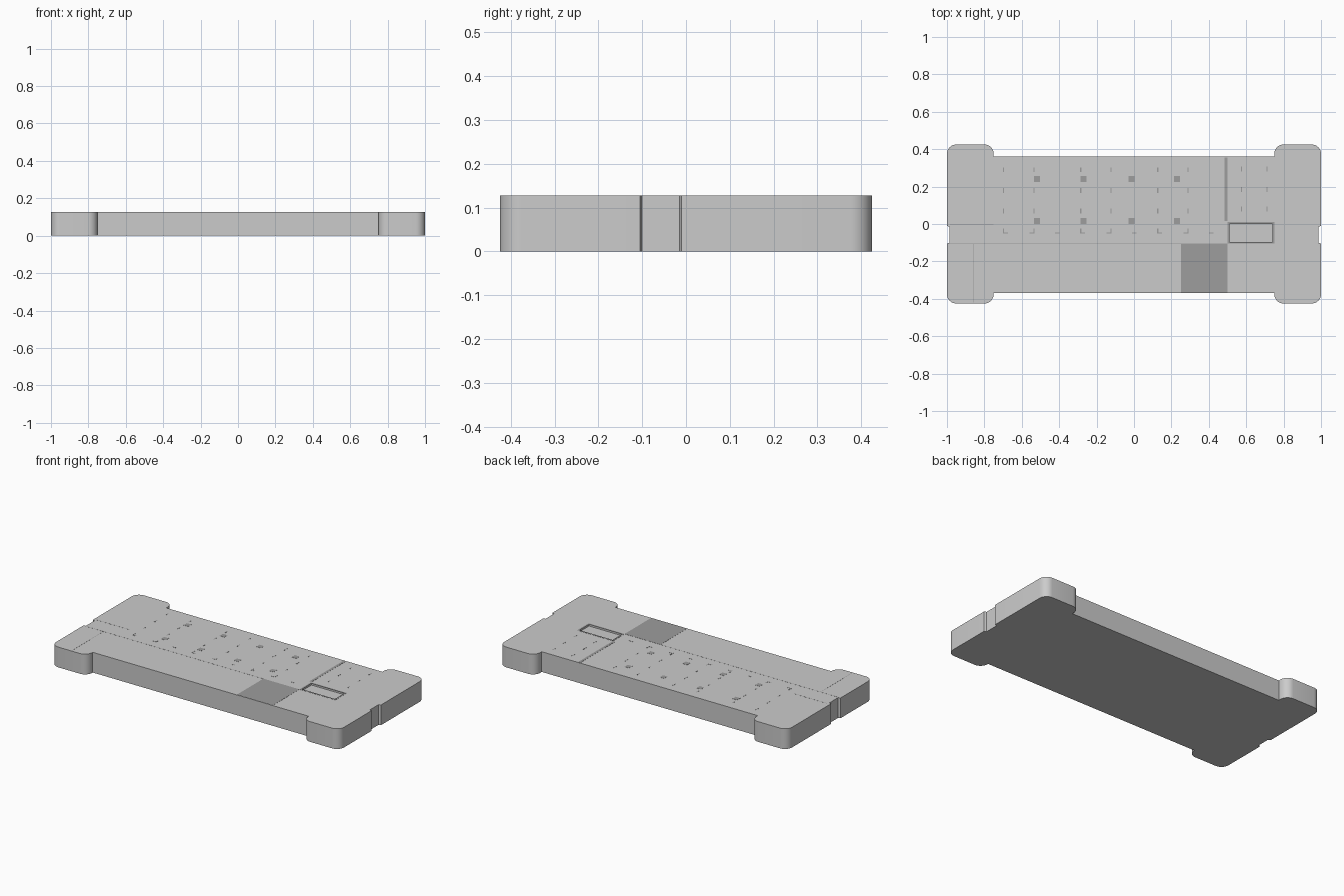
import bpy, bmesh, math

if "Cube" in bpy.data.objects:
    bpy.data.objects.remove(bpy.data.objects["Cube"])

H = 0.127          # slab height


def material(name, v):
    m = bpy.data.materials.new(name)
    m.diffuse_color = (v, v, v, 1)
    m.use_nodes = True
    m.node_tree.nodes["Principled BSDF"].inputs["Base Color"].default_value = m.diffuse_color
    return m


LIGHT = material("light grey", 0.6)
DARK = material("mid grey", 0.34)


def add_mesh(name, bm, mat):
    bmesh.ops.recalc_face_normals(bm, faces=bm.faces)
    me = bpy.data.meshes.new(name)
    bm.to_mesh(me)
    bm.free()
    me.materials.append(mat)
    ob = bpy.data.objects.new(name, me)
    bpy.context.collection.objects.link(ob)
    return ob


def prism(name, pts, z0, z1, mat):
    bm = bmesh.new()
    f = bm.faces.new([bm.verts.new((x, y, z0)) for x, y in pts])
    g = bmesh.ops.extrude_face_region(bm, geom=[f])
    top = [v for v in g["geom"] if isinstance(v, bmesh.types.BMVert)]
    bmesh.ops.translate(bm, verts=top, vec=(0, 0, z1 - z0))
    return add_mesh(name, bm, mat)


def plates(name, rects, mat, z0=H - 0.002, z1=H + 0.0008):
    """Thin rectangles (x0, x1, y0, y1) joined in one object."""
    bm = bmesh.new()
    for x0, x1, y0, y1 in rects:
        r = bmesh.ops.create_cube(bm, size=1)
        for v in r["verts"]:
            v.co = (x0 if v.co.x < 0 else x1,
                    y0 if v.co.y < 0 else y1,
                    z0 if v.co.z < 0 else z1)
    return add_mesh(name, bm, mat)


def arc(cx, cy, r, a0, a1, n=8):
    return [(cx + r * math.cos(math.radians(a0 + (a1 - a0) * i / n)),
             cy + r * math.sin(math.radians(a0 + (a1 - a0) * i / n)))
            for i in range(n + 1)]


# Slab outline: right half from front to back, then mirrored
R, Y = 0.05, 0.425
half = [(0.75, -0.37)]
half += arc(0.75 + R, -Y + R, R, 180, 270)
half += arc(1 - R, -Y + R, R, 270, 360)
half += [(1, -0.105), (0.986, -0.1), (0.986, -0.015), (1, -0.01)]
half += arc(1 - R, Y - R, R, 0, 90)
half += arc(0.75 + R, Y - R, R, 90, 180)
half += [(0.75, 0.36)]
outline = half + [(-x, y) for x, y in reversed(half)]
base = prism("base_slab", outline, 0, H, LIGHT)

# Shallow pocket cut in the top
cutter = plates("pocket_cutter", [(0.51, 0.74, -0.095, 0.0)], LIGHT, H - 0.01, H + 0.05)
cutter.hide_render = True
cutter.hide_viewport = True
cutter.display_type = 'WIRE'
mod = base.modifiers.new("pocket", 'BOOLEAN')
mod.operation = 'DIFFERENCE'
mod.solver = 'EXACT'
mod.object = cutter

bpy.context.view_layer.objects.active = base
base.select_set(True)
bpy.ops.object.shade_smooth_by_angle(angle=math.radians(35))

# Dark frame around the pocket
plates("pocket_frame", [(0.5, 0.75, -0.105, -0.095), (0.5, 0.75, 0.0, 0.01),
                        (0.5, 0.51, -0.095, 0.0), (0.74, 0.75, -0.095, 0.0)], DARK)

# Dark square panel and narrow divider strip
plates("dark_panel", [(0.25, 0.5, -0.369, -0.105)], DARK)
plates("divider_strip", [(0.484, 0.5, 0.015, 0.355)], DARK)

# Small square markers in a regular grid
plates("square_markers", [(x, x + 0.032, y, y + 0.032)
                          for x in (-0.535, -0.285, -0.03, 0.215)
                          for y in (0.0, 0.225)], DARK)

# Rows of short slots
slots = [(x - 0.003, x + 0.003, y - 0.013, y + 0.013)
         for x in (-0.697, -0.535, -0.285, -0.123, 0.127, 0.289)
         for y in (0.29, 0.18, 0.07, -0.038)]
slots += [(x - 0.003, x + 0.003, y - 0.013, y + 0.013)
          for x in (0.575, 0.712) for y in (0.295, 0.185, 0.08)]
slots += [(x - 0.012, x + 0.012, -0.051, -0.045)
          for x in (-0.685, -0.547, -0.41, -0.273, -0.135, 0.002, 0.139, 0.277, 0.414)]
plates("slots", slots, DARK)

# Fine seams between the top panels
plates("panel_seams", [(-0.985, -0.75, -0.002, 0.001), (-0.985, 0.25, -0.107, -0.104),
                       (-0.862, -0.859, -0.42, -0.107)], DARK, z1=H + 0.0004)
